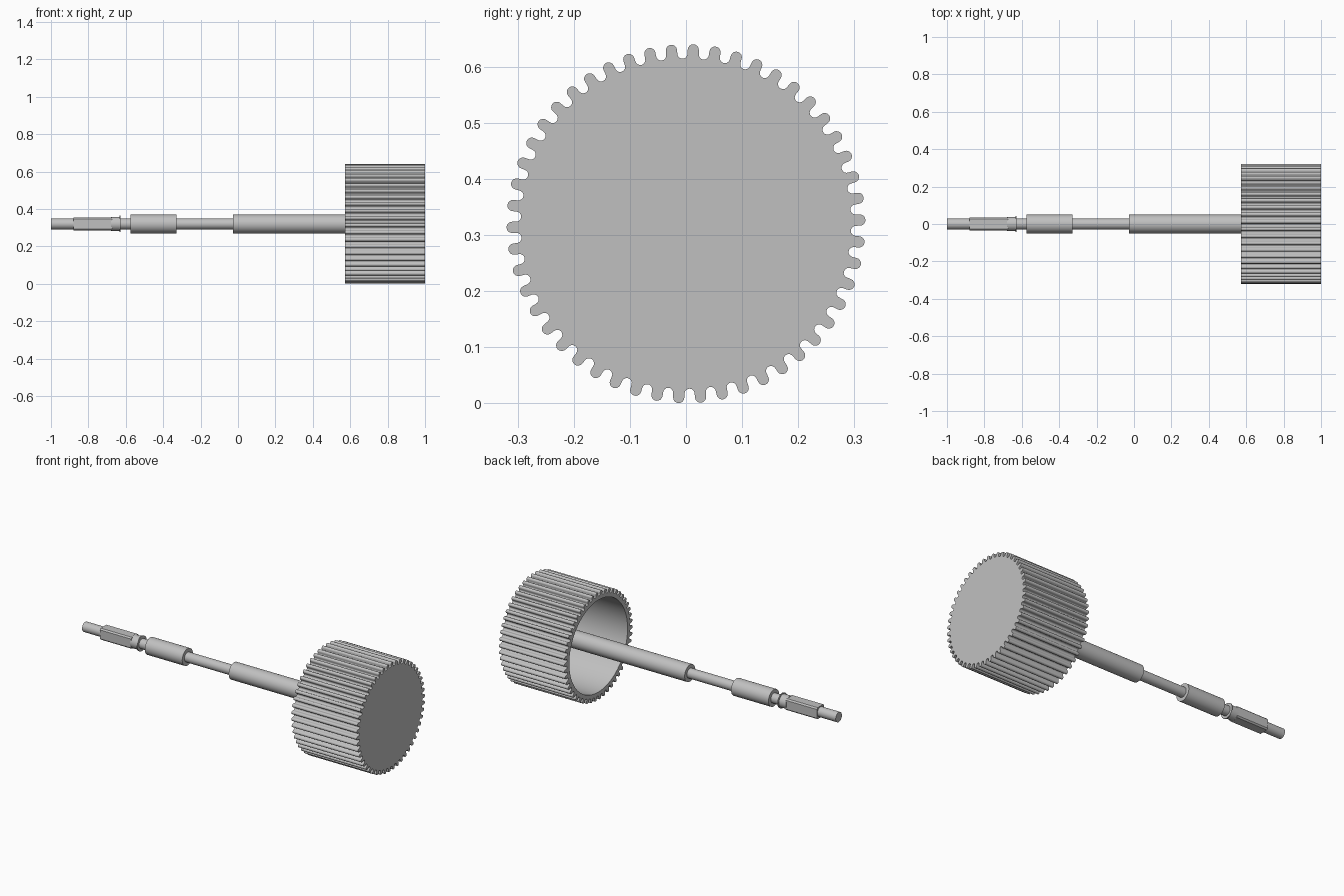
import bpy, bmesh, math

if "Cube" in bpy.data.objects:
    bpy.data.objects.remove(bpy.data.objects["Cube"], do_unlink=True)

AXIS_Z = 0.32
TEETH = 50

steel = bpy.data.materials.new("light_grey_metal")
steel.use_nodes = True
grey = (0.53, 0.53, 0.53, 1)
steel.diffuse_color = grey
steel.node_tree.nodes["Principled BSDF"].inputs["Base Color"].default_value = grey


def circle(radius, count=48):
    return [(radius * math.cos(math.tau * i / count), radius * math.sin(math.tau * i / count))
            for i in range(count)]


def loft(name, rings):
    """Skin a list of (x, section) rings along the x axis and close both ends."""
    bm = bmesh.new()
    loops = [[bm.verts.new((x, y, AXIS_Z + z)) for y, z in section] for x, section in rings]
    for a, b in zip(loops, loops[1:]):
        for i in range(len(a)):
            j = (i + 1) % len(a)
            bm.faces.new((a[i], a[j], b[j], b[i]))
    bm.faces.new(loops[0])
    bm.faces.new(loops[-1])
    bmesh.ops.recalc_face_normals(bm, faces=bm.faces)
    mesh = bpy.data.meshes.new(name)
    bm.to_mesh(mesh)
    bm.free()
    mesh.materials.append(steel)
    obj = bpy.data.objects.new(name, mesh)
    bpy.context.collection.objects.link(obj)
    bpy.ops.object.select_all(action="DESELECT")
    obj.select_set(True)
    bpy.context.view_layer.objects.active = obj
    bpy.ops.object.shade_smooth_by_angle(angle=math.radians(35))
    return obj


def rod(name, x0, x1, radius):
    return loft(name, [(x0, circle(radius)), (x1, circle(radius))])


# Fluted knob outline: round teeth alternating with round grooves
def fluted_outline(steps=8):
    points = []
    pitch = math.tau / TEETH
    for tooth in range(TEETH):
        angle = math.radians(1.2) + tooth * pitch
        for turn, centre, r, side in ((0, 0.31, 0.01, 1), (0.5, 0.303, 0.009, -1)):
            a = angle + turn * pitch
            for k in range(steps + 1):
                t = math.pi * (k / steps - 0.5)
                radial, along = centre + side * r * math.cos(t), r * math.sin(t)
                points.append((radial * math.cos(a) - along * math.sin(a),
                               radial * math.sin(a) + along * math.cos(a)))
    return points


# Hollow knob, open toward the shaft
outline = fluted_outline()
bore = [(0.272 * y / math.hypot(y, z), 0.272 * z / math.hypot(y, z)) for y, z in outline]
loft("fluted_knob", [(1.0, outline), (0.573, outline), (0.573, bore), (0.96, bore)])

# Stepped shaft
rod("knob_stem", -0.026, 0.97, 0.05)
rod("middle_neck", -0.34, -0.02, 0.029)
rod("bearing_sleeve", -0.575, -0.33, 0.05)
rod("groove_neck", -0.64, -0.57, 0.029)
rod("collar", -0.68, -0.63, 0.038)
rod("collar_lip", -0.634, -0.628, 0.044)
rod("tip_pin", -1.0, -0.87, 0.029)

# Drive section with four flats on a round bar
flat = 0.034
square = [(max(-flat, min(flat, y)), max(-flat, min(flat, z))) for y, z in circle(0.043)]
loft("square_drive", [(-0.88, square), (-0.675, square)])
